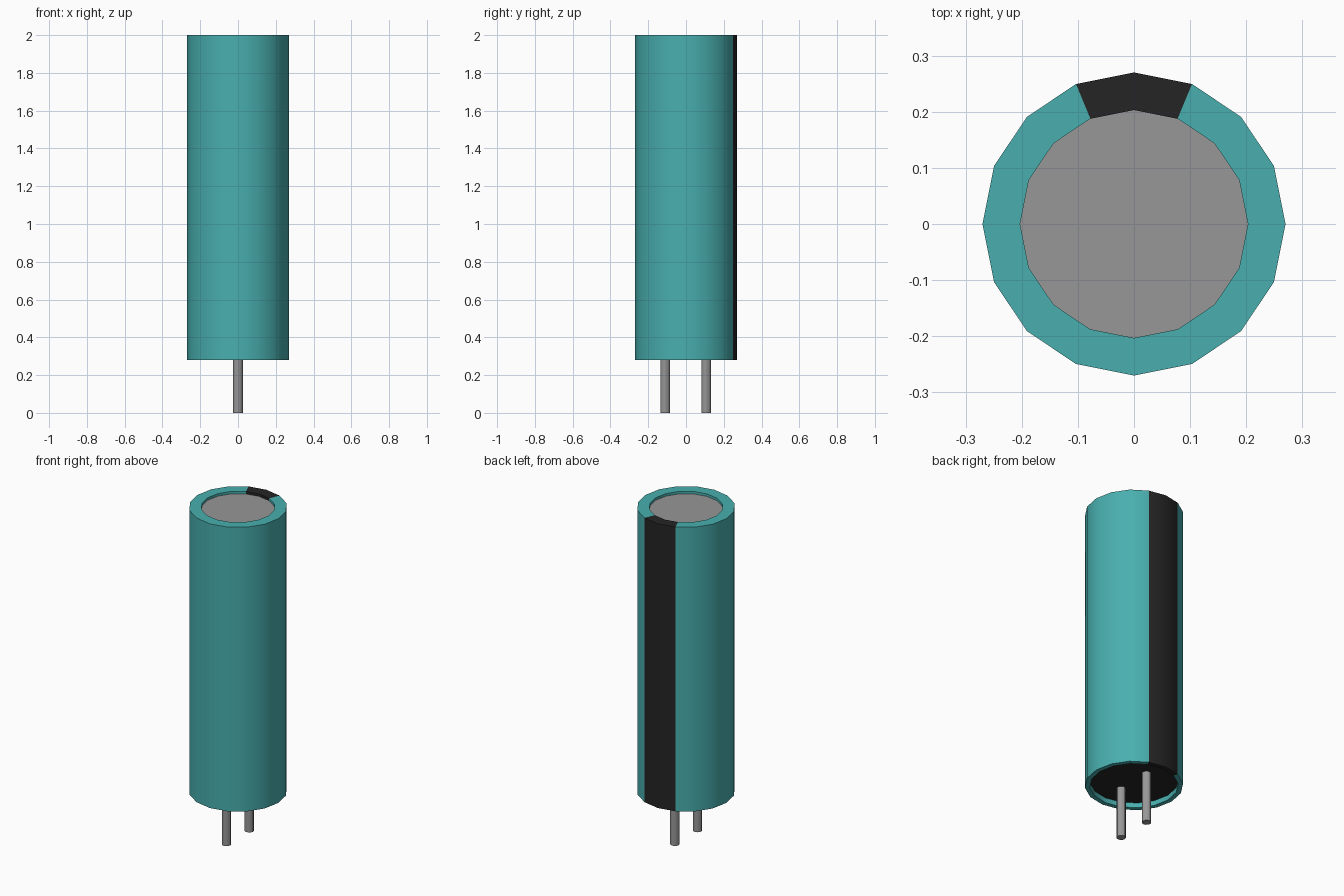
import bpy, bmesh, math

SIDES = 16
TOP, BASE = 2.0, 0.28        # ends of the sleeve
CAP_Z, SEAL_Z = 1.985, 0.31  # recessed end discs
CAP_R, SEAL_R, BODY_R = 0.203, 0.243, 0.27

cube = bpy.data.objects.get("Cube")
if cube:
    bpy.data.objects.remove(cube, do_unlink=True)


def material(name, colour):
    mat = bpy.data.materials.new(name)
    mat.use_nodes = True
    mat.diffuse_color = (*colour, 1)
    mat.node_tree.nodes["Principled BSDF"].inputs["Base Color"].default_value = (*colour, 1)
    return mat


teal = material("teal", (0.067, 0.43, 0.43))
black = material("black", (0.018, 0.018, 0.018))
grey = material("grey", (0.31, 0.31, 0.31))


def lathe(name, profile, mats, sides=SIDES, centre=(0, 0), rule=None):
    """Spin (radius, z) points round z; a radius of 0 closes an end."""
    bm = bmesh.new()
    rings = []
    for r, z in profile:
        count = sides if r else 1
        rings.append([bm.verts.new((r * math.cos(math.tau * i / sides),
                                    r * math.sin(math.tau * i / sides), z))
                      for i in range(count)])
    for a, b in zip(rings, rings[1:]):
        for i in range(sides):
            j = (i + 1) % sides
            corners = [a[i % len(a)], b[i % len(b)], b[j % len(b)], a[j % len(a)]]
            face = bm.faces.new(list(dict.fromkeys(corners)))
            if rule:
                face.material_index = rule(face.calc_center_median())
    mesh = bpy.data.meshes.new(name)
    bm.to_mesh(mesh)
    bm.free()
    obj = bpy.data.objects.new(name, mesh)
    obj.location = (*centre, 0)
    bpy.context.collection.objects.link(obj)
    for mat in mats:
        mesh.materials.append(mat)
    bpy.ops.object.select_all(action="DESELECT")
    obj.select_set(True)
    bpy.context.view_layer.objects.active = obj
    bpy.ops.object.shade_smooth_by_angle(angle=math.radians(30))
    return obj


def stripe(c):
    """The two segments nearest the back are the polarity stripe."""
    return int(c.y > 0 and abs(math.atan2(c.x, c.y)) < math.tau / SIDES)


# Sleeve with folded rims at both ends
lathe("sleeve", [(CAP_R, CAP_Z), (CAP_R, TOP), (BODY_R, TOP),
                 (BODY_R, BASE), (SEAL_R, BASE), (SEAL_R, SEAL_Z)],
      [teal, black], rule=stripe)

# Recessed end discs
lathe("top_cap", [(0, CAP_Z), (CAP_R, CAP_Z)], [grey])
lathe("bottom_seal", [(SEAL_R, SEAL_Z), (0, SEAL_Z)], [black])

# Pair of wire leads
for name, y in (("front_lead", -0.11), ("back_lead", 0.107)):
    lathe(name, [(0, SEAL_Z + 0.01), (0.026, SEAL_Z + 0.01), (0.026, 0), (0, 0)],
          [grey], sides=12, centre=(0, y))
